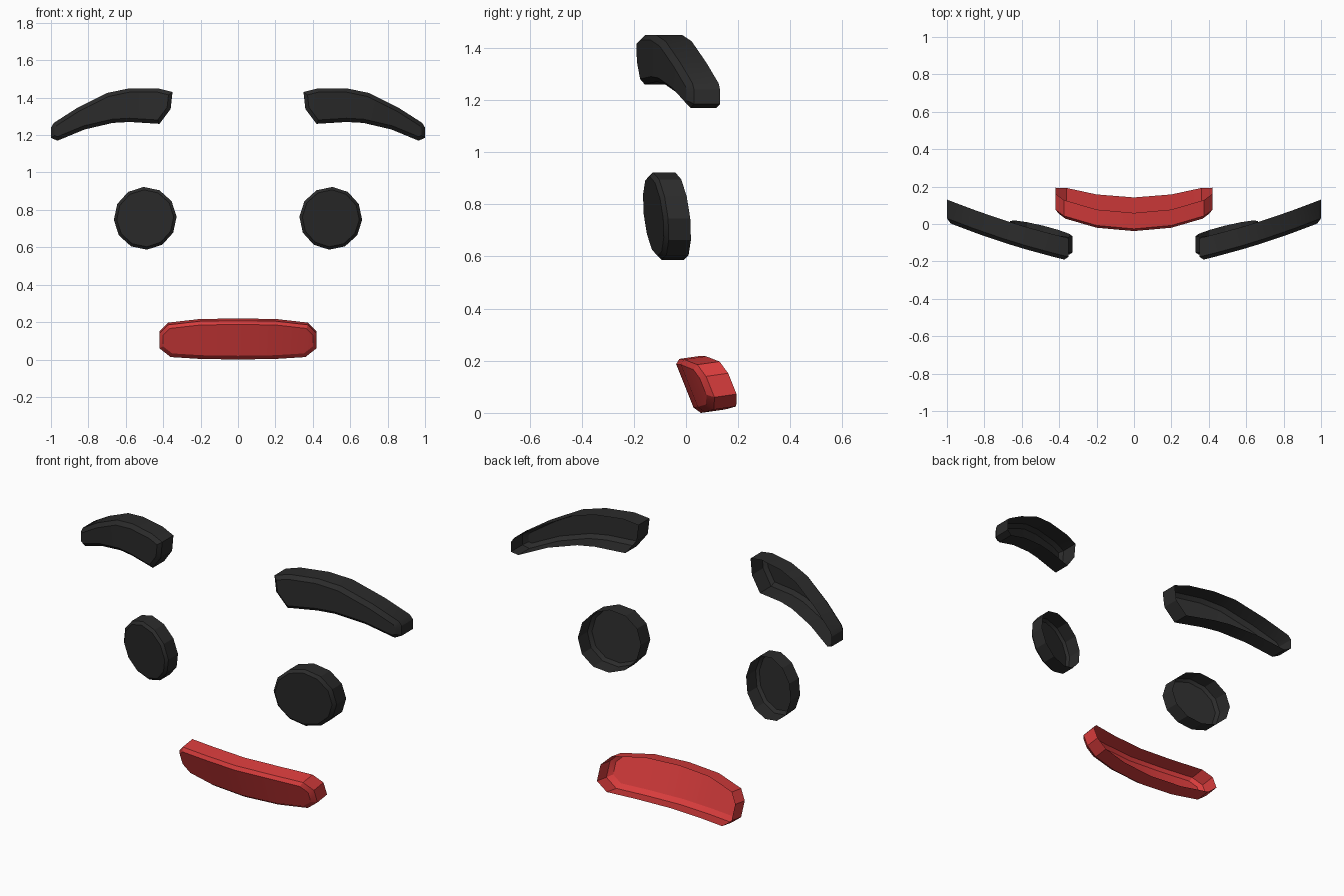
import bpy, bmesh, math
from mathutils import Vector

if "Cube" in bpy.data.objects:
    bpy.data.objects.remove(bpy.data.objects["Cube"])


def material(name, rgb):
    m = bpy.data.materials.new(name)
    m.diffuse_color = (*rgb, 1)
    m.use_nodes = True
    m.node_tree.nodes["Principled BSDF"].inputs["Base Color"].default_value = m.diffuse_color
    return m


charcoal = material("charcoal", (0.024, 0.024, 0.024))
red = material("red", (0.68, 0.045, 0.045))


def inset(points, amount):
    """Move a clockwise (x, z) outline inwards with mitred corners."""
    out = []
    n = len(points)
    for i in range(n):
        p, a, b = (Vector(points[k % n]) for k in (i, i - 1, i + 1))
        d1, d2 = (p - a).normalized(), (b - p).normalized()
        n1, n2 = Vector((d1.y, -d1.x)), Vector((d2.y, -d2.x))
        out.append(p + (n1 + n2) * (amount / (1 + max(n1.dot(n2), 0))))
    return out


def shell(name, upper, lower, rim_y, depth, bevel, mat, side=1, lift=0.0):
    """Open-backed shell: rim, wall, bevelled front edge and strip front."""
    n = len(upper)
    outline = list(upper) + list(reversed(lower))
    bm = bmesh.new()
    rim = [bm.verts.new((x * side, rim_y(x, z), z + lift)) for x, z in outline]
    wall = [bm.verts.new((x * side, rim_y(x, z) - depth + bevel, z)) for x, z in outline]
    front = [bm.verts.new((p.x * side, rim_y(p.x, p.y) - depth, p.y))
             for p in inset(outline, bevel)]
    count = len(outline)
    for a, b in ((rim, wall), (wall, front)):
        for i in range(count):
            j = (i + 1) % count
            bm.faces.new((a[i], a[j], b[j], b[i]))
    for i in range(n - 1):
        bm.faces.new((front[i], front[i + 1], front[count - 2 - i], front[count - 1 - i]))
    bmesh.ops.recalc_face_normals(bm, faces=bm.faces)
    bm.faces.ensure_lookup_table()
    if bm.faces[-1].normal.y > 0:
        bmesh.ops.reverse_faces(bm, faces=bm.faces)
    me = bpy.data.meshes.new(name)
    bm.to_mesh(me)
    bm.free()
    me.materials.append(mat)
    me.shade_smooth()
    me.set_sharp_from_angle(angle=math.radians(28))
    ob = bpy.data.objects.new(name, me)
    bpy.context.collection.objects.link(ob)
    return ob


# Eyebrow: arched strip sweeping backwards at its outer end
brow_top = [(0.35, 1.43), (0.43, 1.45), (0.58, 1.45), (0.70, 1.425),
            (0.86, 1.345), (0.985, 1.265), (1.0, 1.24)]
brow_bottom = [(0.36, 1.34), (0.42, 1.26), (0.58, 1.27), (0.67, 1.265),
               (0.82, 1.23), (0.965, 1.17), (1.0, 1.185)]


def brow_y(x, z):
    t = x - 0.36
    return -0.073 + 0.235 * t + 0.13 * t * t


# Eye: twelve-sided disc, turned outwards and tipped a little
def eye_points(sign):
    pts = []
    for i in range(6):
        k = 6 - i if sign > 0 else 7 + i
        a = math.radians(30 * k - 3)
        pts.append((0.496 + 0.168 * math.cos(a), 0.755 + 0.168 * math.sin(a)))
    return pts


def eye_y(x, z):
    return -0.025 + 0.24 * (x - 0.496) - 0.11 * (z - 0.755)


for label, side in (("right", 1), ("left", -1)):
    shell(label + "_eyebrow", brow_top, brow_bottom, brow_y, 0.12, 0.02, charcoal, side)
    shell(label + "_eye", eye_points(1), eye_points(-1), eye_y, 0.10, 0.015, charcoal, side)

# Mouth: wide bar curving back at the corners and leaning
half_top = [(0.42, 0.14), (0.375, 0.185), (0.2, 0.205)]
half_bottom = [(0.42, 0.06), (0.36, 0.013), (0.2, 0.003)]
mouth_top = [(-x, z) for x, z in half_top] + [(0, 0.207)] + half_top[::-1]
mouth_bottom = [(-x, z) for x, z in half_bottom] + [(0, 0.0)] + half_bottom[::-1]


def mouth_y(x, z):
    return 0.10 + 0.43 * x * x - 0.4 * (z - 0.105)


shell("mouth", mouth_top, mouth_bottom, mouth_y, 0.105, 0.02, red, lift=0.012)
